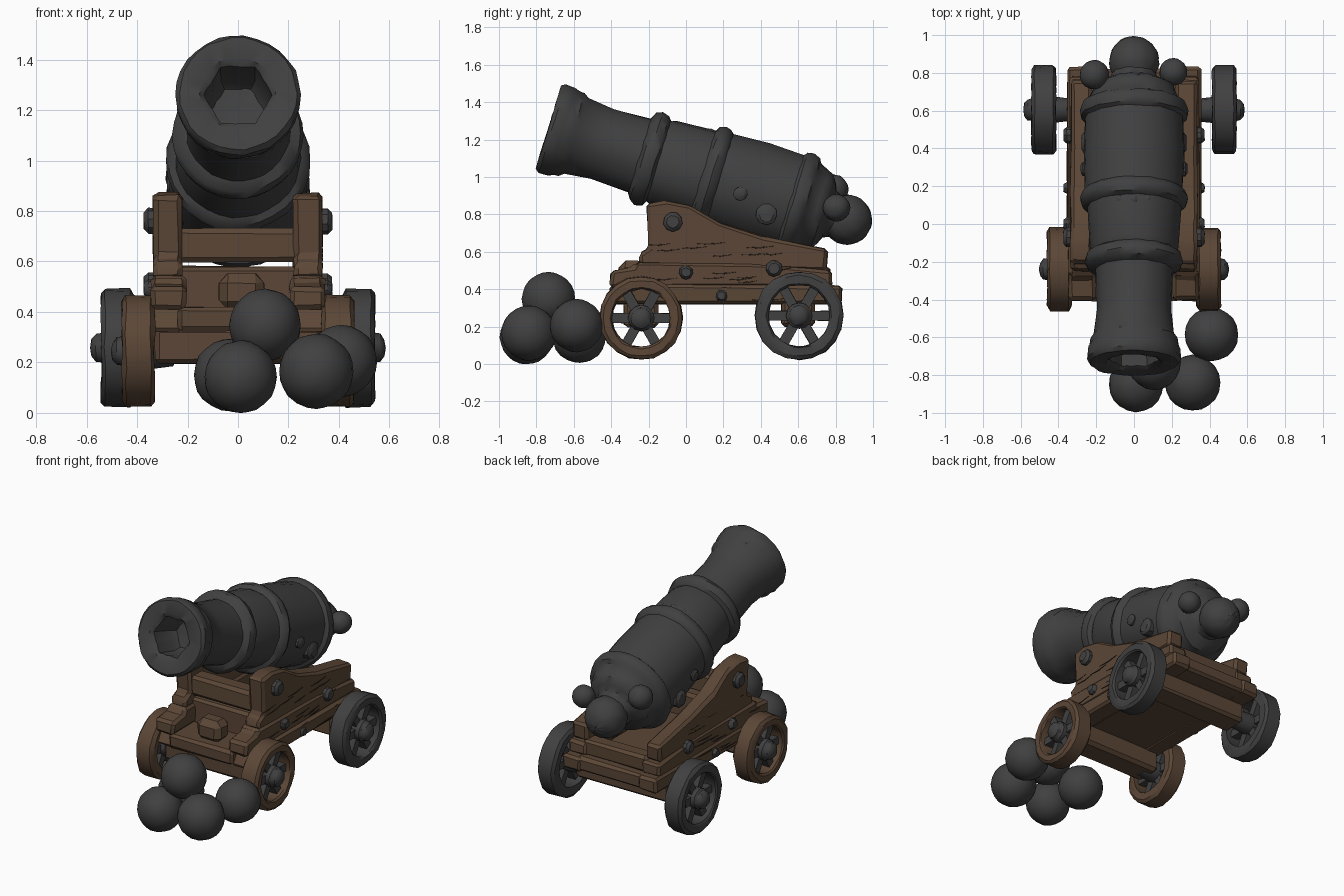
import bpy, bmesh, math, random
from mathutils import Matrix, Vector

random.seed(4)
if "Cube" in bpy.data.objects:
    bpy.data.objects.remove(bpy.data.objects["Cube"])


def material(name, rgb):
    m = bpy.data.materials.new(name)
    m.use_nodes = True
    m.diffuse_color = (*rgb, 1)
    bsdf = m.node_tree.nodes["Principled BSDF"]
    bsdf.inputs["Base Color"].default_value = (*rgb, 1)
    bsdf.inputs["Roughness"].default_value = 0.8
    return m


IRON = material("dark_iron", (0.052, 0.052, 0.054))
WOOD = material("brown_wood", (0.105, 0.062, 0.037))
CRACK = material("dark_crack", (0.025, 0.016, 0.011))


def finish(name, bm, mat, matrix=None, jitter=0.0, angle=35):
    """Roughen the mesh a little, then turn it into a shaded object."""
    for v in bm.verts:
        v.co += Vector([random.uniform(-jitter, jitter) for _ in range(3)])
    bmesh.ops.recalc_face_normals(bm, faces=bm.faces)
    mesh = bpy.data.meshes.new(name)
    bm.to_mesh(mesh)
    bm.free()
    mesh.materials.append(mat)
    ob = bpy.data.objects.new(name, mesh)
    bpy.context.collection.objects.link(ob)
    if matrix:
        ob.matrix_world = matrix
    bpy.ops.object.select_all(action="DESELECT")
    ob.select_set(True)
    bpy.context.view_layer.objects.active = ob
    bpy.ops.object.shade_smooth_by_angle(angle=math.radians(angle))


def lathe(profile, steps, closed=False):
    """Spin (height, radius) points around local z."""
    bm = bmesh.new()
    vs = [bm.verts.new((r, 0, h)) for h, r in profile]
    for a, b in zip(vs, vs[1:]):
        bm.edges.new((a, b))
    if closed:
        bm.edges.new((vs[-1], vs[0]))
    bmesh.ops.spin(bm, geom=bm.verts[:] + bm.edges[:], axis=(0, 0, 1), cent=(0, 0, 0),
                   angle=math.tau, steps=steps, use_merge=False)
    bmesh.ops.remove_doubles(bm, verts=bm.verts, dist=0.0005)
    return bm


def plank(name, outline, x0, x1, mat=WOOD, bevel=0.018, jitter=0.004):
    """Extrude a (y, z) outline from x0 to x1 with worn edges."""
    bm = bmesh.new()
    face = bm.faces.new([bm.verts.new((x0, y, z)) for y, z in outline])
    new = bmesh.ops.extrude_face_region(bm, geom=[face])["geom"]
    bmesh.ops.translate(bm, vec=(x1 - x0, 0, 0),
                        verts=[g for g in new if isinstance(g, bmesh.types.BMVert)])
    bmesh.ops.bevel(bm, geom=bm.edges[:], offset=bevel, segments=1, affect="EDGES")
    finish(name, bm, mat, jitter=jitter, angle=25)


def beam(name, x0, x1, y0, y1, z0, z1, **kw):
    plank(name, [(y0, z0), (y1, z0), (y1, z1), (y0, z1)], x0, x1, **kw)


def outward(side, x, y, z):
    """Place local z along the given side of the x axis."""
    return Matrix.Translation((side * x, y, z)) @ Matrix.Rotation(side * math.pi / 2, 4, "Y")


def bolt(name, side, x, y, z, r, h=0.035):
    bm = lathe([(-0.03, 0), (-0.03, r), (h * 0.5, r), (h, r * 0.65), (h, 0)], 9)
    finish(name, bm, IRON, outward(side, x, y, z), 0.002)


def ball(name, x, y, z, r):
    bm = bmesh.new()
    bmesh.ops.create_icosphere(bm, subdivisions=3, radius=r)
    finish(name, bm, IRON, Matrix.Translation((x, y, z)), 0.002, 40)


# Barrel: bore, muzzle lip, reinforcing rings, breech and rear knob in one profile
BORE_SIDES, BORE_R = 6, 0.13
tilt = Matrix.Translation((0, -0.735, 1.265)) @ Matrix.Rotation(math.radians(-107.2), 4, "X")
knob = [(1.67 - 0.133 * math.cos(t), 0.133 * math.sin(t))
        for t in [math.radians(a) for a in range(60, 175, 12)]]
profile = [
    (0.24, 0), (0.23, 0.10), (0.19, 0.125), (0.02, BORE_R), (0, 0.15), (0, 0.232),
    (0.02, 0.248), (0.075, 0.245), (0.10, 0.233), (0.13, 0.232), (0.155, 0.212), (0.30, 0.195),
    (0.51, 0.205), (0.53, 0.245), (0.56, 0.26), (0.60, 0.25), (0.615, 0.225),
    (0.64, 0.235), (0.86, 0.248), (0.875, 0.275), (0.91, 0.287), (0.94, 0.275),
    (0.955, 0.258), (1.15, 0.268), (1.35, 0.262), (1.365, 0.282), (1.40, 0.287),
    (1.435, 0.272), (1.45, 0.245), (1.50, 0.222), (1.53, 0.21), (1.555, 0.165), (1.57, 0.13),
] + knob + [(1.803, 0)]
bm = lathe(profile, 30)
for v in bm.verts:
    if math.hypot(v.co.x, v.co.y) < 0.14 and v.co.z < 0.3:  # faceted bore
        a = math.atan2(v.co.y, v.co.x) % (math.tau / BORE_SIDES) - math.pi / BORE_SIDES
        k = math.cos(math.pi / BORE_SIDES) / math.cos(a) * 1.05
        v.co.x, v.co.y = v.co.x * k, v.co.y * k
finish("barrel", bm, IRON, tilt, 0.003, 40)

# Lugs on the breech, barrel bolts and small studs on the middle band
ball("breech_lug_left", 0.207, 0.805, 0.835, 0.073)
ball("breech_lug_right", -0.21, 0.79, 0.935, 0.078)
for side in (-1, 1):
    bolt("barrel_bolt_small", side, 0.262, 0.29, 0.91, 0.038, 0.02)
    bolt("barrel_bolt_large", side, 0.248, 0.43, 0.80, 0.058, 0.03)
for i in (-1, 0, 1):
    ball("band_stud", i * 0.07, 0.13, 1.228 - abs(i) * 0.012, 0.03)

# Carriage cheeks and side beams
cheek = [(-0.21, 0.86), (-0.10, 0.875), (0.02, 0.85), (0.18, 0.755), (0.42, 0.68),
         (0.76, 0.615), (0.75, 0.50), (-0.25, 0.53), (-0.25, 0.59), (-0.20, 0.62)]
step = [(-0.41, 0.41), (0.78, 0.41), (0.78, 0.50), (0.40, 0.54), (-0.27, 0.545),
        (-0.28, 0.515), (-0.40, 0.50)]
rail = [(-0.40, 0.32), (0.83, 0.32), (0.835, 0.42), (-0.34, 0.43)]
for side in (-1, 1):
    plank("cheek", cheek, side * 0.22, side * 0.335)
    plank("side_step", step, side * 0.205, side * 0.345)
    plank("side_rail", rail, side * 0.215, side * 0.355)
    for y, z, r in ((-0.07, 0.76, 0.052), (0.0, 0.49, 0.038),
                    (0.47, 0.51, 0.045), (0.19, 0.365, 0.032)):
        bolt("carriage_bolt", side, 0.338, y, z, r)

    # Long grain cracks as thin slivers on the outer wood
    for z, x, y0, y1, count in ((0.61, 0.333, -0.15, 0.5, 8), (0.47, 0.343, -0.33, 0.62, 7),
                                (0.375, 0.353, -0.2, 0.7, 6)):
        for _ in range(count):
            y, l = random.uniform(y0, y1), random.uniform(0.05, 0.1)
            c = z + random.uniform(-0.035, 0.035)
            plank("grain_crack", [(y - l, c), (y, c - 0.005), (y + l, c + 0.008), (y, c + 0.003)],
                  side * x, side * (x + 0.004), CRACK, 0.0005, 0)

# Bed, cross pieces and wedge block
beam("bed", -0.24, 0.24, -0.41, 0.76, 0.325, 0.42)
beam("upper_transom", -0.24, 0.24, -0.18, -0.06, 0.60, 0.73)
beam("lower_transom", -0.24, 0.24, -0.17, -0.04, 0.40, 0.58)
beam("rear_transom", -0.24, 0.24, 0.66, 0.77, 0.41, 0.52)
beam("rear_sill", -0.26, 0.26, 0.72, 0.82, 0.325, 0.42)
beam("wedge_block", -0.075, 0.105, -0.36, -0.22, 0.41, 0.55, bevel=0.035)
beam("front_axle_beam", -0.33, 0.33, -0.33, -0.15, 0.195, 0.34)
beam("rear_axle_beam", -0.35, 0.35, 0.51, 0.69, 0.20, 0.34)


def wheel(name, side, x, y, z, r, mat):
    """Rim, six spokes, hub and domed cap centred at (x, y, z)."""
    place = outward(side, x, y, z)
    ri, w = r * 0.70, 0.064
    rim = [(-w, ri), (-w, r - 0.02), (-w + 0.015, r), (w - 0.015, r), (w, r - 0.02),
           (w, ri + 0.01), (w - 0.01, ri)]
    finish(name + "_rim", lathe(rim, 20, True), mat, place, 0.004, 30)
    bm = bmesh.new()
    for i in range(6):
        turn = Matrix.Rotation(math.tau * (i + 0.5) / 6, 4, "Z")
        size = Matrix.Diagonal((ri, 0.052, 0.055, 1))
        bmesh.ops.create_cube(bm, size=1, matrix=turn @ Matrix.Translation((ri * 0.55, 0, 0)) @ size)
    finish(name + "_spokes", bm, IRON, place, 0.002)
    hub = [(-0.14, 0), (-0.14, 0.06), (-0.05, 0.07), (0.055, 0.07), (0.065, 0.058),
           (0.085, 0.055), (0.102, 0.035), (0.108, 0)]
    finish(name + "_hub", lathe(hub, 12), IRON, place, 0.002, 40)


for side in (-1, 1):
    wheel("front_wheel", side, 0.395, -0.24, 0.245, 0.222, WOOD)
    wheel("rear_wheel", side, 0.478, 0.605, 0.258, 0.236, IRON)

# Pile of cannonballs beside the front wheels
for x, y, z, r in ((0.01, -0.852, 0.142, 0.144), (0.31, -0.84, 0.165, 0.148),
                   (0.41, -0.585, 0.205, 0.142), (-0.03, -0.57, 0.15, 0.145),
                   (0.107, -0.735, 0.348, 0.143)):
    ball("cannonball", x, y, z, r)
